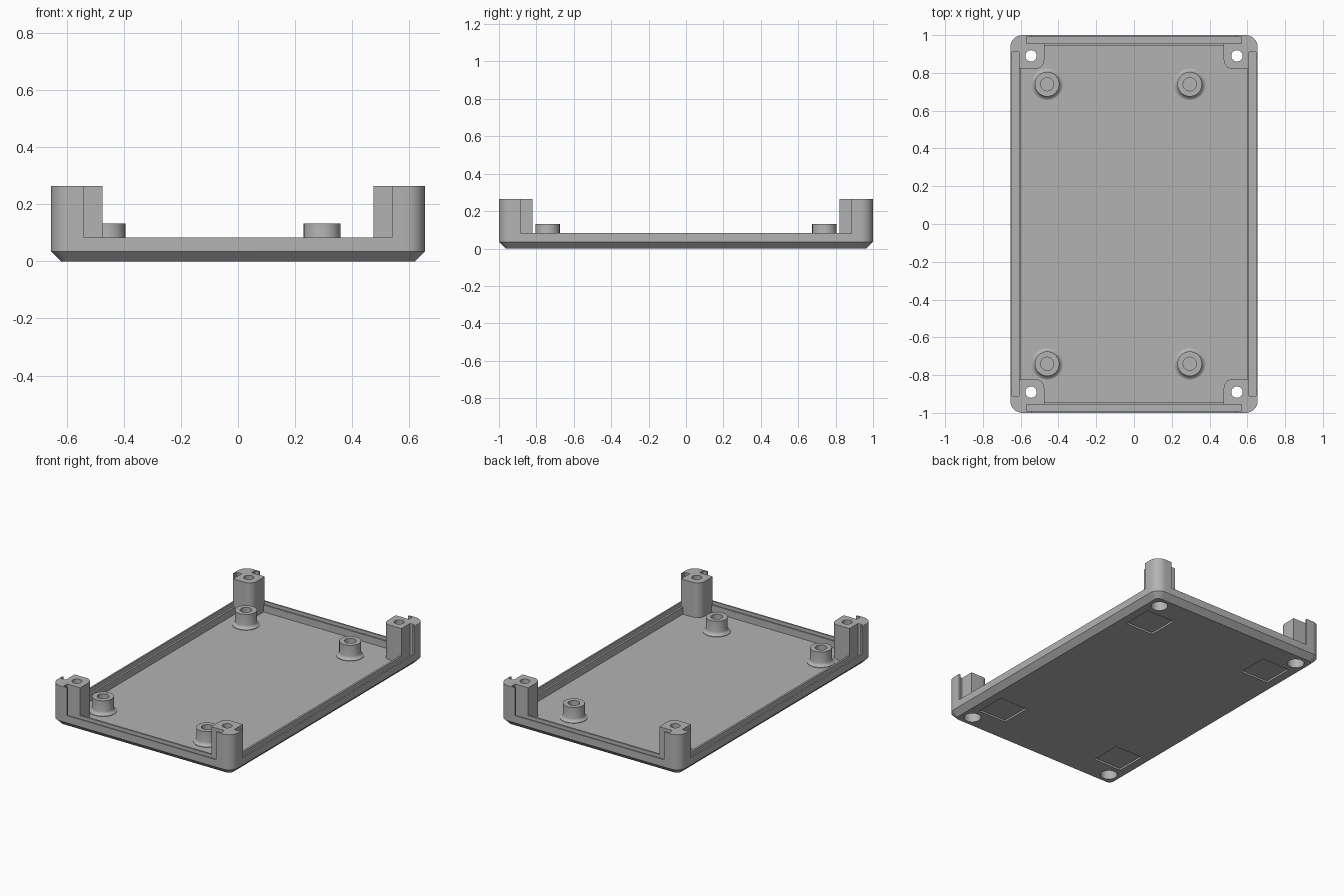
import bpy, bmesh
from math import sin, cos, pi, radians

cube = bpy.data.objects.get("Cube")
if cube:
    bpy.data.objects.remove(cube, do_unlink=True)

W, L, H = 0.655, 1.0, 0.265          # half width, half length, post height
RIM, FLOOR, CHAMFER = 0.083, 0.037, 0.035
TOP = 0.4                            # cutters reach above the posts

grey = bpy.data.materials.new("light grey plastic")
grey.use_nodes = True
grey.diffuse_color = (0.45, 0.45, 0.45, 1)
grey.node_tree.nodes["Principled BSDF"].inputs["Base Color"].default_value = grey.diffuse_color


def make(name, bm):
    bmesh.ops.recalc_face_normals(bm, faces=bm.faces)
    mesh = bpy.data.meshes.new(name)
    bm.to_mesh(mesh)
    bm.free()
    mesh.materials.append(grey)
    ob = bpy.data.objects.new(name, mesh)
    bpy.context.collection.objects.link(ob)
    return ob


def loft(name, rings):
    """Closed solid through rings of equal point count."""
    bm = bmesh.new()
    vs = [[bm.verts.new(p) for p in ring] for ring in rings]
    n = len(vs[0])
    for a, b in zip(vs, vs[1:]):
        for i in range(n):
            bm.faces.new((a[i], a[(i + 1) % n], b[(i + 1) % n], b[i]))
    bm.faces.new(vs[0])
    bm.faces.new(vs[-1])
    return make(name, bm)


def prism(name, pts, z0, z1):
    return loft(name, [[(x, y, z) for x, y in pts] for z in (z0, z1)])


def box(name, x0, x1, y0, y1, z0, z1):
    return prism(name, [(x0, y0), (x1, y0), (x1, y1), (x0, y1)], z0, z1)


def circle(cx, cy, r, n=32):
    return [(cx + r * cos(2 * pi * i / n), cy + r * sin(2 * pi * i / n)) for i in range(n)]


def arc(cx, cy, r, a0, a1, n=8):
    return [(cx + r * cos(radians(a0 + (a1 - a0) * i / n)),
             cy + r * sin(radians(a0 + (a1 - a0) * i / n))) for i in range(n + 1)]


def four_fold(quarter):
    """Mirror a first-quadrant path (x side to y side) into a closed outline."""
    left = [(-x, y) for x, y in reversed(quarter)]
    back = quarter + left
    return back + [(-x, -y) for x, y in back]


def outline(inset, z):
    r = 0.065
    quarter = arc(W - r, L - r, r - inset, 0, 90)
    return [(x, y, z) for x, y in four_fold(quarter)]


# Outer block with chamfered underside
body = loft("case_base", [outline(CHAMFER, 0), outline(0, CHAMFER), outline(0, H)])
cutters = []

# Interior hollow, notched around the four corner posts
hollow = [(0.597, 0.82)] + arc(0.525, 0.87, 0.05, 270, 180) + [(0.475, 0.943)]
cutters.append(prism("hollow_cutter", four_fold(hollow), FLOOR, TOP))

for s in (-1, 1):
    def side(name, x, y0, y1, z):
        cutters.append(box(name, -x, x, min(s * y0, s * y1), max(s * y0, s * y1), z, TOP))

    def flank(name, y, x0, x1, z):
        cutters.append(box(name, min(s * x0, s * x1), max(s * x0, s * x1), -y, y, z, TOP))

    # Open wall spans between posts, stepped back at the outer skin
    side("end_opening_cutter", 0.475, 0.9, 1.1, RIM)
    side("end_step_cutter", 0.54, 0.97, 1.1, RIM)
    flank("side_opening_cutter", 0.82, 0.55, 0.8, RIM)
    flank("side_step_cutter", 0.885, 0.63, 0.8, RIM)
    # Panel grooves
    side("end_groove_cutter", 0.57, 0.955, 0.99, 0.05)
    flank("side_groove_cutter", 0.91, 0.61, 0.645, 0.05)

# Screw holes with counterbores, and shallow square foot recesses
for sx in (-1, 1):
    for sy in (-1, 1):
        x, y = sx * 0.545, sy * 0.89
        cutters.append(prism("screw_hole_cutter", circle(x, y, 0.03), -0.1, TOP))
        cutters.append(prism("counterbore_cutter", circle(x, y, 0.052), -0.1, 0.16))
        fx, fy, h = sx * 0.46, sy * 0.70, 0.1025
        cutters.append(box("foot_recess_cutter", fx - h, fx + h, fy - h, fy + h, -0.1, 0.012))

for c in cutters:
    mod = body.modifiers.new(c.name, 'BOOLEAN')
    mod.operation, mod.solver, mod.object = 'DIFFERENCE', 'EXACT', c

# Bake the cuts, then drop the cutters
dg = bpy.context.evaluated_depsgraph_get()
body_mesh = bpy.data.meshes.new_from_object(body.evaluated_get(dg))
body.modifiers.clear()
body.data = body_mesh
for c in cutters:
    bpy.data.objects.remove(c, do_unlink=True)

# Board standoffs: flared foot, blind hole
profile = [(0.083, 0.03), (0.083, FLOOR + 0.003), (0.073, 0.045), (0.067, 0.053), (0.065, 0.06),
           (0.065, 0.132), (0.035, 0.132), (0.035, 0.05)]
parts = [body]
for x, xn in ((-0.46, "right"), (0.295, "left")):
    for y, yn in ((-0.74, "front"), (0.74, "back")):
        rings = [[(px, py, z) for px, py in circle(x, y, r)] for r, z in profile]
        parts.append(loft(f"standoff_{yn}_{xn}", rings))

bpy.ops.object.select_all(action='DESELECT')
for ob in parts:
    ob.select_set(True)
bpy.context.view_layer.objects.active = body
bpy.ops.object.shade_smooth_by_angle(angle=radians(30))
